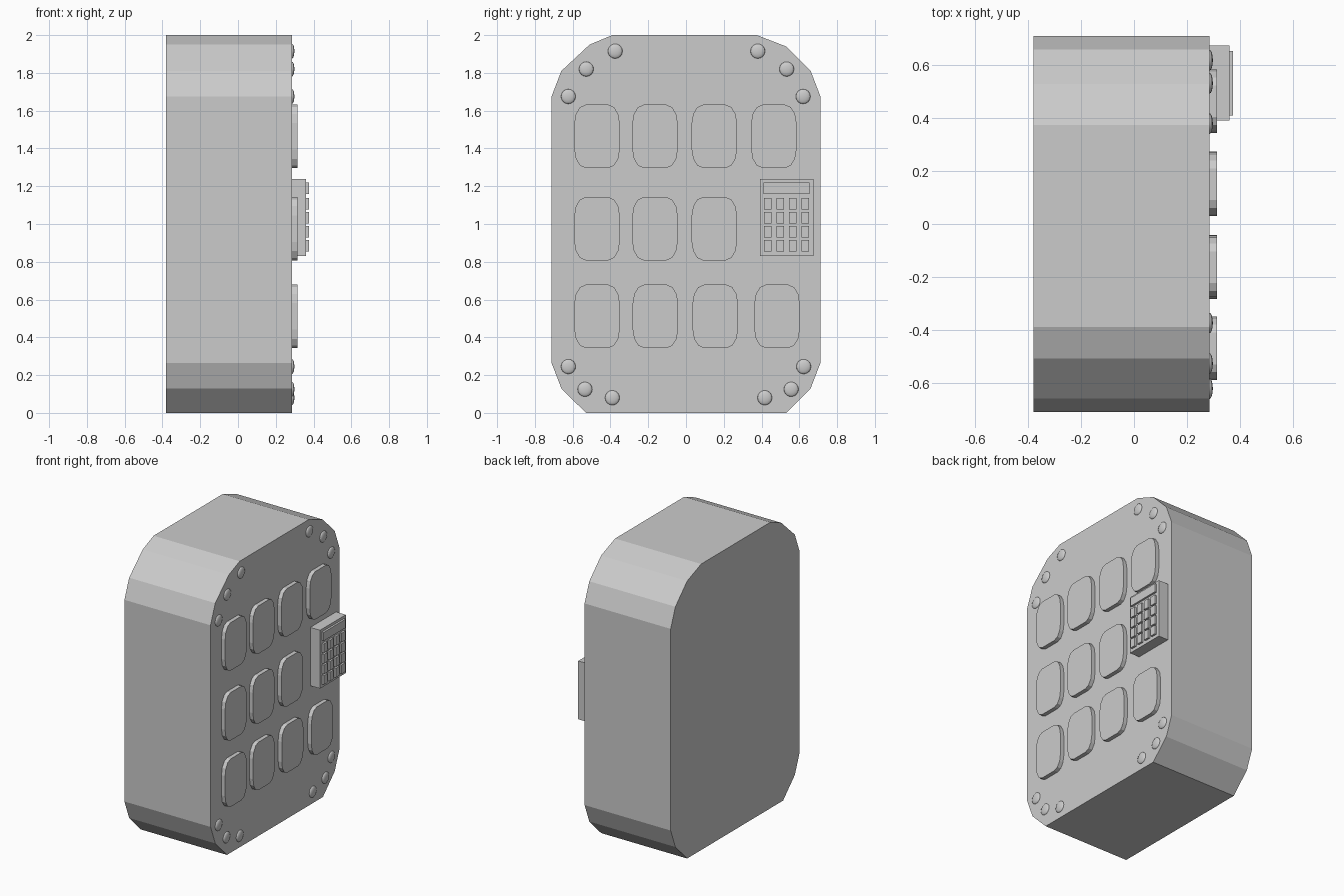
import bpy, bmesh, math
from mathutils import Matrix

if "Cube" in bpy.data.objects:
    bpy.data.objects.remove(bpy.data.objects["Cube"])

FACE = 0.286  # x of the panel face


def finish(name, bm):
    bmesh.ops.recalc_face_normals(bm, faces=bm.faces)
    mesh = bpy.data.meshes.new(name)
    bm.to_mesh(mesh)
    bm.free()
    obj = bpy.data.objects.new(name, mesh)
    bpy.context.collection.objects.link(obj)
    return obj


def prism(name, profile, x0, x1):
    """Extrude a (y, z) outline along x."""
    bm = bmesh.new()
    face = bm.faces.new([bm.verts.new((x0, y, z)) for y, z in profile])
    ext = bmesh.ops.extrude_face_region(bm, geom=[face])
    verts = [v for v in ext["geom"] if isinstance(v, bmesh.types.BMVert)]
    bmesh.ops.translate(bm, verts=verts, vec=(x1 - x0, 0, 0))
    return finish(name, bm)


def slab(name, y, z, w, h, x0, x1):
    a, b = w / 2, h / 2
    return prism(name, [(y - a, z - b), (y + a, z - b), (y + a, z + b), (y - a, z + b)], x0, x1)


def rounded(cy, cz, w, h, ry, rz, seg=3):
    """Rectangle outline with faceted elliptical corners."""
    pts = []
    for q, (sy, sz) in enumerate([(1, 1), (-1, 1), (-1, -1), (1, -1)]):
        for i in range(seg + 1):
            a = math.pi / 2 * (q + i / seg)
            pts.append((cy + sy * (w / 2 - ry) + ry * math.cos(a),
                        cz + sz * (h / 2 - rz) + rz * math.sin(a)))
    return pts


# Main body with cut corners
prism("body", [(-0.53, 0), (0.53, 0), (0.66, 0.13), (0.712, 0.265), (0.712, 1.675),
               (0.66, 1.81), (0.53, 1.94), (0.375, 2), (-0.39, 2), (-0.51, 1.95),
               (-0.66, 1.81), (-0.712, 1.675), (-0.712, 0.265), (-0.66, 0.13)],
      -0.38, FACE)

# Raised rounded panels in three rows
rows = [(1.464, [-0.471, -0.164, 0.15, 0.465]),
        (0.975, [-0.471, -0.164, 0.15]),
        (0.511, [-0.471, -0.162, 0.155, 0.482])]
for r, (z, ys) in enumerate(rows):
    for c, y in enumerate(ys):
        prism(f"panel_{r}_{c}", rounded(y, z, 0.24, 0.335, 0.06, 0.097), FACE - 0.01, 0.314)

# Domed rivets around the corners
rivets = [(-0.375, 1.915), (-0.528, 1.82), (-0.623, 1.675),
          (0.38, 1.915), (0.533, 1.82), (0.62, 1.675),
          (-0.623, 0.245), (-0.535, 0.125), (-0.39, 0.08),
          (0.417, 0.08), (0.557, 0.125), (0.623, 0.245)]
for i, (y, z) in enumerate(rivets):
    bm = bmesh.new()
    bmesh.ops.create_uvsphere(bm, u_segments=16, v_segments=8, radius=0.039)
    bmesh.ops.transform(bm, matrix=Matrix.Translation((FACE, y, z)) @ Matrix.Diagonal((0.32, 1, 1, 1)),
                        verts=bm.verts)
    obj = finish(f"rivet_{i}", bm)
    for p in obj.data.polygons:
        p.use_smooth = True

# Keypad: housing, display strip and 4 x 4 keys
slab("keypad_housing", 0.533, 1.035, 0.284, 0.408, FACE - 0.01, 0.361)
slab("keypad_display", 0.533, 1.19, 0.243, 0.06, 0.355, 0.375)
for r in range(4):
    for c in range(4):
        slab(f"key_{r}_{c}", 0.433 + 0.066 * c, 1.107 - 0.074 * r, 0.041, 0.063, 0.355, 0.375)
